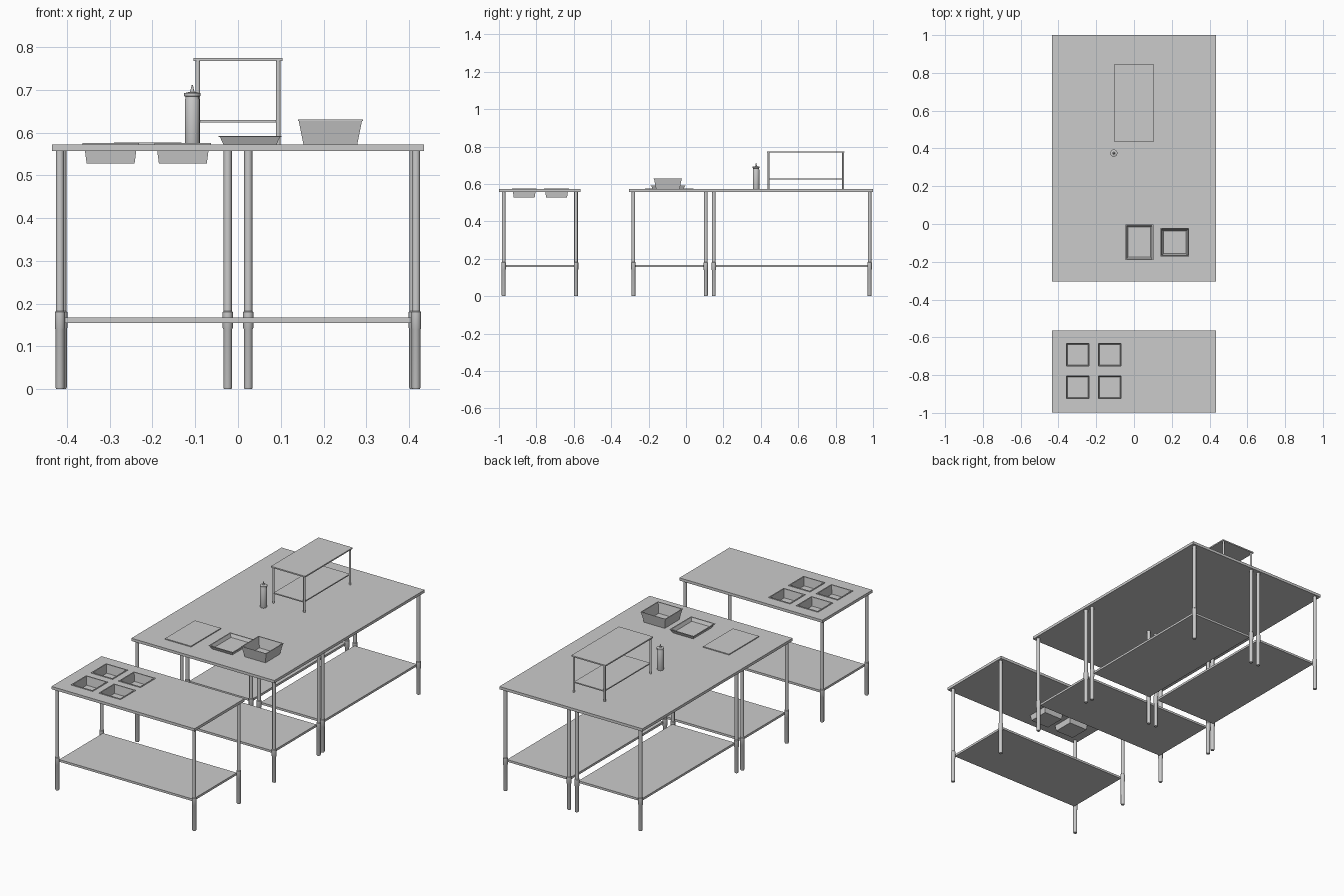
import bpy, bmesh, math

if "Cube" in bpy.data.objects:
    bpy.data.objects.remove(bpy.data.objects["Cube"])

def finish(name, bm, smooth=False):
    bmesh.ops.recalc_face_normals(bm, faces=bm.faces[:])
    me = bpy.data.meshes.new(name)
    bm.to_mesh(me)
    bm.free()
    ob = bpy.data.objects.new(name, me)
    bpy.context.collection.objects.link(ob)
    if smooth:
        bpy.ops.object.select_all(action='DESELECT')
        ob.select_set(True)
        bpy.context.view_layer.objects.active = ob
        bpy.ops.object.shade_smooth_by_angle(angle=math.radians(35))
    return ob

def loft(name, rings, smooth=False):
    """Skin a list of point rings and cap both ends."""
    bm = bmesh.new()
    loops = [[bm.verts.new(p) for p in r] for r in rings]
    n = len(loops[0])
    for a, b in zip(loops, loops[1:]):
        for i in range(n):
            j = (i + 1) % n
            bm.faces.new((a[i], a[j], b[j], b[i]))
    bm.faces.new(loops[0])
    bm.faces.new(loops[-1])
    return finish(name, bm, smooth)

def rect_ring(cx, cy, hx, hy, z):
    return [(cx + sx * hx, cy + sy * hy, z)
            for sx, sy in ((-1, -1), (1, -1), (1, 1), (-1, 1))]

def box(name, cx, cy, hx, hy, z0, z1):
    return loft(name, [rect_ring(cx, cy, hx, hy, z) for z in (z0, z1)])

def turned(name, cx, cy, profile, n=20):
    return loft(name, [[(cx + r * math.cos(2 * math.pi * i / n),
                         cy + r * math.sin(2 * math.pi * i / n), z)
                        for i in range(n)] for r, z in profile], True)

def pan(name, cx, cy, hx, hy, z0, z1, slope, wall, lip, lip_t=0.003):
    """Open tapered container; hx, hy are the outer wall size at the top."""
    steps = [(-slope, z0), (0, z1 - lip_t), (lip, z1 - lip_t), (lip, z1),
             (-wall, z1), (-slope - wall, z0 + wall)]
    return loft(name, [rect_ring(cx, cy, hx + d, hy + d, z) for d, z in steps])

def plate_with_holes(name, xs, ys, z0, z1, holes):
    """Plate from a grid of cells, leaving out the hole cells."""
    bm = bmesh.new()
    v = [[bm.verts.new((x, y, z0)) for y in ys] for x in xs]
    for i in range(len(xs) - 1):
        for j in range(len(ys) - 1):
            if (i, j) not in holes:
                bm.faces.new((v[i][j], v[i + 1][j], v[i + 1][j + 1], v[i][j + 1]))
    ext = bmesh.ops.extrude_face_region(bm, geom=bm.faces[:], use_keep_orig=True)
    top = [g for g in ext['geom'] if isinstance(g, bmesh.types.BMVert)]
    bmesh.ops.translate(bm, vec=(0, 0, z1 - z0), verts=top)
    return finish(name, bm)

Z0, TOP = 0.557, 0.572
LEG = [(0.009, 0), (0.0105, 0.004), (0.0105, 0.14), (0.012, 0.143),
       (0.012, 0.18), (0.0095, 0.182), (0.0095, Z0)]

def table(name, cx, cy, along_x, with_top=True):
    def size(long, short):
        return (long, short) if along_x else (short, long)
    if with_top:
        box(name + "_top", cx, cy, *size(0.435, 0.2175), Z0, TOP)
    box(name + "_lower_shelf", cx, cy, *size(0.407, 0.19), 0.155, 0.167)
    lx, ly = size(0.4165, 0.1935)
    for sx in (-1, 1):
        for sy in (-1, 1):
            turned(name + "_leg", cx + sx * lx, cy + sy * ly, LEG)

# Four work tables
table("serving_table", 0, -0.7815, True, with_top=False)
table("prep_table", 0, -0.0875, True)
table("rear_left_table", -0.2175, 0.565, False)
table("rear_right_table", 0.2175, 0.565, False)

# Serving table top with four sunken pans
px, py, h = (-0.298, -0.129), (-0.865, -0.692), 0.0625
xs = [-0.435, px[0] - h, px[0] + h, px[1] - h, px[1] + h, 0.435]
ys = [-0.999, py[0] - h, py[0] + h, py[1] - h, py[1] + h, -0.564]
plate_with_holes("serving_table_top", xs, ys, Z0, TOP,
                 {(1, 1), (1, 3), (3, 1), (3, 3)})
for x in px:
    for y in py:
        pan("sunken_pan", x, y, 0.062, 0.062, 0.527, 0.5755, 0.006, 0.002, 0.004)

# Items on the prep table
box("cutting_board", -0.211, -0.09, 0.079, 0.13, TOP, 0.577)
pan("shallow_tray", 0.028, -0.096, 0.07, 0.09, TOP, 0.592, 0.008, 0.002, 0.004)
pan("deep_bin", 0.216, -0.097, 0.074, 0.074, TOP, 0.63, 0.011, 0.003, 0.002)

# Squeeze bottle
turned("bottle", -0.107, 0.375,
       [(0.016, TOP), (0.0175, 0.576), (0.0175, 0.676), (0.0155, 0.681),
        (0.0155, 0.684), (0.019, 0.685), (0.019, 0.692), (0.006, 0.695),
        (0.0045, 0.697), (0.0015, 0.711)], 24)

# Small raised rack
RY = 0.641
box("rack_top", 0, RY, 0.104, 0.207, 0.767, 0.774)
box("rack_shelf", 0, RY, 0.092, 0.2, 0.623, 0.629)
for sx in (-1, 1):
    for sy in (-1, 1):
        turned("rack_leg", sx * 0.094, RY + sy * 0.199,
               [(0.0055, TOP), (0.0055, 0.767)], 16)
